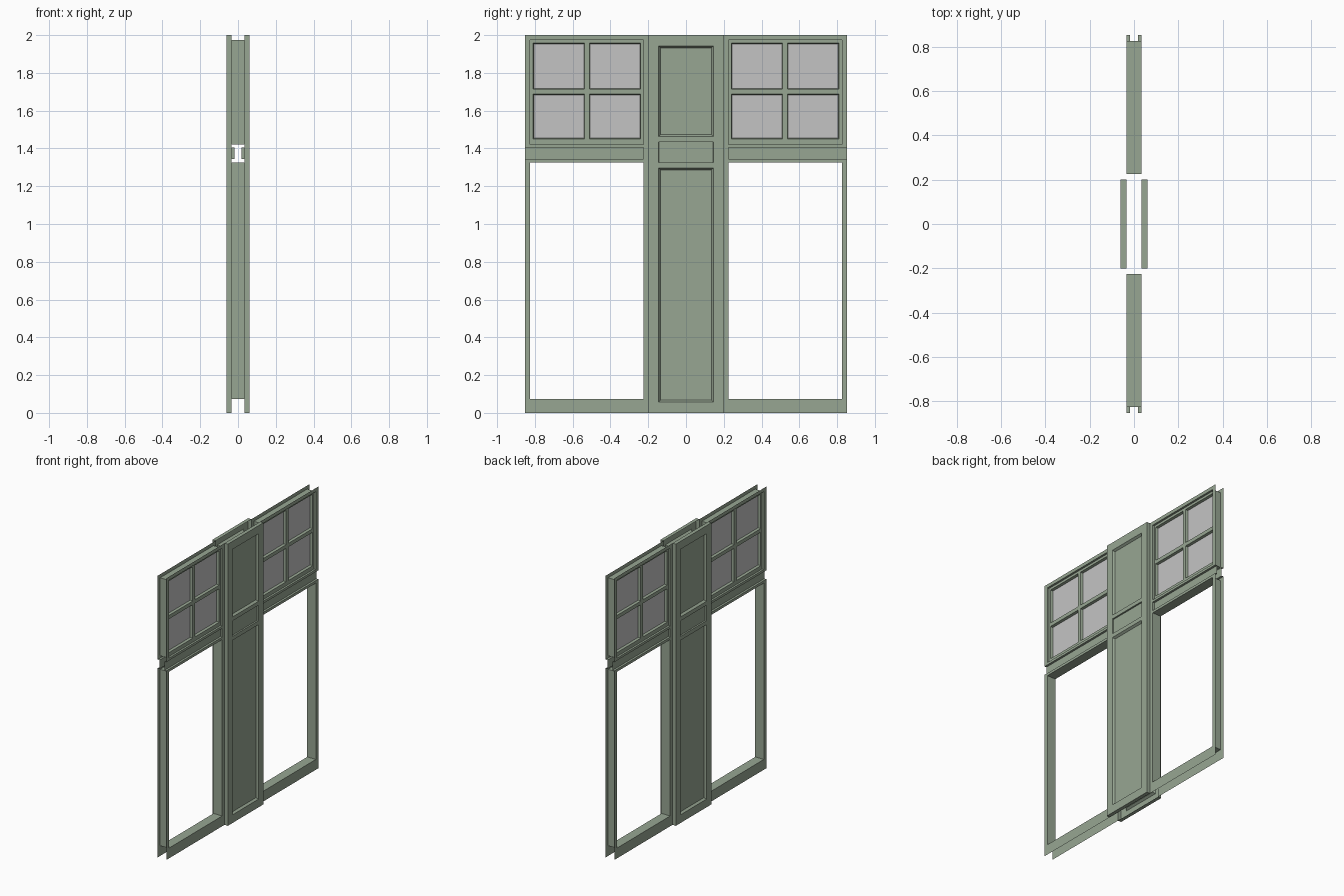
import bpy, bmesh
from mathutils import Vector

if "Cube" in bpy.data.objects:
    bpy.data.objects.remove(bpy.data.objects["Cube"])


def material(name, rgb):
    m = bpy.data.materials.new(name)
    m.diffuse_color = (*rgb, 1)
    m.use_nodes = True
    m.node_tree.nodes["Principled BSDF"].inputs["Base Color"].default_value = m.diffuse_color
    return m


GREEN = material("sage_green_paint", (0.31, 0.38, 0.29))
GLASS = material("grey_glass", (0.55, 0.55, 0.55))


def poly(bm, pts, normal, mat=0):
    """Add a face whose winding agrees with the wanted normal."""
    a, b, c = (Vector(p) for p in pts[:3])
    if (b - a).cross(c - b).dot(Vector(normal)) < 0:
        pts = pts[::-1]
    bm.faces.new([bm.verts.new(p) for p in pts]).material_index = mat


def ring(x, y0, y1, z0, z1):
    return [(x, y0, z0), (x, y1, z0), (x, y1, z1), (x, y0, z1)]


INWARD = [(0, 0, 1), (0, -1, 0), (0, 0, -1), (0, 1, 0)]


def recess(bm, x, y0, y1, z0, z1, floor_x, slope=0, back=True, mat=0):
    """Side walls and optional back of a rectangular recess."""
    o = ring(x, y0, y1, z0, z1)
    i = ring(floor_x, y0 + slope, y1 - slope, z0 + slope, z1 - slope)
    for k in range(4):
        n = (k + 1) % 4
        poly(bm, [o[k], o[n], i[n], i[k]], INWARD[k])
    if back:
        poly(bm, i, (1, 0, 0), mat)


def sheet(bm, x, ys, zs, holes):
    """Flat sheet split in cells, leaving out the holes."""
    for j in range(len(ys) - 1):
        for k in range(len(zs) - 1):
            if (j, k) not in holes:
                poly(bm, ring(x, ys[j], ys[j + 1], zs[k], zs[k + 1]), (1, 0, 0))


def finish(name, bm, mirror_y):
    bmesh.ops.remove_doubles(bm, verts=bm.verts, dist=0.0002)
    me = bpy.data.meshes.new(name)
    bm.to_mesh(me)
    bm.free()
    me.materials.append(GREEN)
    me.materials.append(GLASS)
    ob = bpy.data.objects.new(name, me)
    bpy.context.collection.objects.link(ob)
    mod = ob.modifiers.new("mirror", 'MIRROR')
    mod.use_axis = (True, mirror_y, False)
    mod.merge_threshold = 0.0005


# Wall skin: open doorway below, window opening above, grooved transom between
SKIN = 0.034
bm = bmesh.new()
ys = [0.2, 0.226, 0.825, 0.852]
zs = [0, 0.073, 1.325, 1.343, 1.405, 1.422, 1.975, 2]
sheet(bm, SKIN, ys, zs, {(1, 1), (1, 5), (1, 3), (2, 3)})
recess(bm, SKIN, ys[1], ys[2], zs[1], zs[2], 0, back=False)
recess(bm, SKIN, ys[1], ys[2], zs[5], zs[6], 0, back=False)
# transom groove, running out at the outer end
g = 0.019
o, i = ring(SKIN, ys[1], ys[3], zs[3], zs[4]), ring(g, ys[1], ys[3], zs[3], zs[4])
for k in (0, 2, 3):
    n = (k + 1) % 4
    poly(bm, [o[k], o[n], i[n], i[k]], INWARD[k])
poly(bm, i, (1, 0, 0))
finish("wall_frame", bm, True)

# Window sash with four panes in each opening
bm = bmesh.new()
wy = [0.226, 0.24, 0.511, 0.537, 0.81, 0.825]
wz = [1.422, 1.45, 1.688, 1.714, 1.958, 1.975]
panes = {(j, k) for j in (1, 3) for k in (1, 3)}
sheet(bm, 0.02, wy, wz, panes)
for j, k in panes:
    recess(bm, 0.02, wy[j], wy[j + 1], wz[k], wz[k + 1], 0.003, 0.004, mat=1)
finish("window_sash", bm, True)

# Centre pilaster with three recessed panels, open at the back
bm = bmesh.new()
F = 0.06
py = [-0.2, -0.145, 0.145, 0.2]
pz = [0, 0.058, 1.297, 1.325, 1.435, 1.463, 1.943, 2]
sheet(bm, F, py, pz, {(1, 1), (1, 3), (1, 5)})
for k, slope, depth in ((1, 0.01, 0.015), (3, 0.001, 0.01), (5, 0.01, 0.015)):
    recess(bm, F, py[1], py[2], pz[k], pz[k + 1], F - depth, slope)
o, i = ring(F, -0.2, 0.2, 0, 2), ring(SKIN, -0.2, 0.2, 0, 2)
for k in range(4):
    n = (k + 1) % 4
    poly(bm, [o[k], o[n], i[n], i[k]], -Vector(INWARD[k]))
finish("pilaster", bm, False)
